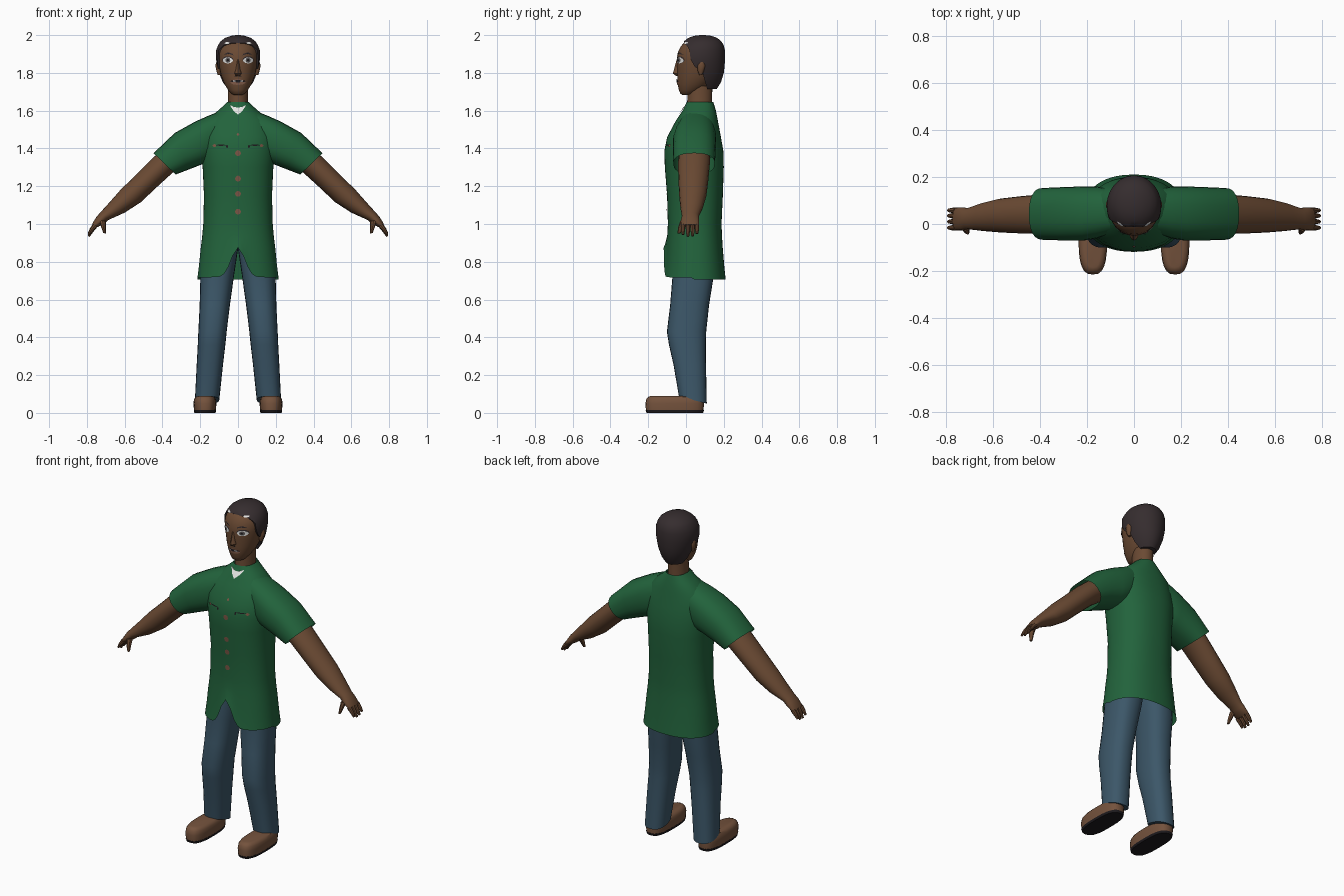
import bpy, bmesh, math
from mathutils import Vector
from mathutils.bvhtree import BVHTree


def mat(name, r, g, b):
    m = bpy.data.materials.new(name)
    m.diffuse_color = (r, g, b, 1)
    return m


SKIN = mat("brown skin", 0.145, 0.068, 0.033)
SHIRT = mat("green cloth", 0.016, 0.125, 0.045)
PANTS = mat("blue denim", 0.045, 0.095, 0.14)
SHOE = mat("tan leather", 0.175, 0.085, 0.046)
SOLE = mat("black rubber", 0.012, 0.01, 0.012)
HAIR = mat("dark hair", 0.036, 0.026, 0.028)
WHITE = mat("white", 0.8, 0.8, 0.78)
IRIS = mat("grey iris", 0.11, 0.1, 0.1)
BUTTON = mat("button brown", 0.2, 0.095, 0.06)


def finish(name, bm, material, mirror=False):
    me = bpy.data.meshes.new(name)
    bm.to_mesh(me)
    bm.free()
    me.materials.append(material)
    ob = bpy.data.objects.new(name, me)
    bpy.context.collection.objects.link(ob)
    if mirror:
        ob.modifiers.new("mirror", "MIRROR")
    return ob


def ring(a, b, y0, y1, n, e, hairline=None):
    """Superellipse spanning a..b in the xz plane and y0..y1 in depth."""
    c = Vector(((a[0] + b[0]) / 2, (y0 + y1) / 2, (a[1] + b[1]) / 2))
    u = Vector(((a[0] - b[0]) / 2, 0, (a[1] - b[1]) / 2))
    ry = (y1 - y0) / 2
    low = -1 if hairline is None else max(-1, (hairline - c.y) / ry)
    pts = []
    for i in range(n):
        t = 2 * math.pi * i / n - math.pi / 2
        s = max(low, math.copysign(min(1, abs(math.sin(t))) ** (2 / e), math.sin(t)))
        k = math.copysign(max(0, 1 - abs(s) ** e) ** (1 / e), math.cos(t))
        pts.append(c + u * k + Vector((0, ry * s, 0)))
    return pts


def loft(name, rings, material, n=24, e=2.0, caps=(True, True), mirror=False, warp=None):
    bm = bmesh.new()
    rows = []
    for r in rings:
        pts = ring(*r[:4], n, e, *r[4:])
        rows.append([bm.verts.new(warp(p) if warp else p) for p in pts])
    for p, q in zip(rows, rows[1:]):
        for i in range(n):
            j = (i + 1) % n
            bm.faces.new((p[i], p[j], q[j], q[i]))
    if caps[0]:
        bm.faces.new(rows[0][::-1])
    if caps[1]:
        bm.faces.new(rows[-1])
    bmesh.ops.recalc_face_normals(bm, faces=bm.faces)
    return finish(name, bm, material, mirror)


def level(z, x0, x1, y0, y1, *rest):
    return ((x1, z), (x0, z), y0, y1, *rest)


def stack(rows):
    return [level(z, -rx, rx, y0, y1, *rest) for z, rx, y0, y1, *rest in rows]


def decal(name, outline, target, material, gap=0.004, mirror=False):
    """Thin plate draped on the front of a target."""
    me = target.data
    tree = BVHTree.FromPolygons([v.co for v in me.vertices], [p.vertices for p in me.polygons])

    def drop(x, z):
        hit = tree.ray_cast(Vector((x, -1, z)), Vector((0, 1, 0)))[0]
        return Vector((x, (hit.y if hit else 0) - gap, z))
    bm = bmesh.new()
    n = len(outline)
    mid = bm.verts.new(drop(sum(p[0] for p in outline) / n, sum(p[1] for p in outline) / n))
    vs = [bm.verts.new(drop(*p)) for p in outline]
    for i in range(n):
        f = bm.faces.new((mid, vs[i], vs[(i + 1) % n]))
        f.normal_update()
        if f.normal.y > 0:
            f.normal_flip()
    return finish(name, bm, material, mirror)


def oval(x, z, rx, rz, n=12):
    return [(x + rx * math.cos(2 * math.pi * i / n), z + rz * math.sin(2 * math.pi * i / n)) for i in range(n)]


# Shirt body, with a hem that opens in a bell-shaped notch at the front
def hem(p):
    if p.z < 0.95:
        base = 0.705 + 0.157 * math.exp(-(p.x / 0.05) ** 2) + 0.013 if p.y < 0.045 else 0.705
        p.z = base + (p.z - 0.715) / 0.235 * (0.95 - base)
    return p


shirt = loft("shirt_body", stack([
    (1.645, .057, .003, .145), (1.605, .10, -.015, .157), (1.55, .17, -.052, .168),
    (1.46, .197, -.10, .185), (1.385, .197, -.115, .198), (1.30, .187, -.112, .2),
    (1.15, .18, -.10, .195), (1.0, .184, -.096, .188), (.93, .19, -.099, .191),
    (.87, .198, -.103, .195), (.78, .207, -.11, .203), (.715, .215, -.118, .21)]),
    SHIRT, n=64, e=2.3, caps=(False, False), warp=hem)

# Sleeves
loft("shirt_sleeves", [
    ((.10, 1.595), (.12, 1.36), -.045, .15), ((.16, 1.572), (.16, 1.325), -.062, .16),
    ((.225, 1.543), (.20, 1.312), -.07, .16), ((.335, 1.482), (.262, 1.288), -.07, .157),
    ((.447, 1.375), (.33, 1.262), -.067, .153)], SHIRT, e=2.4, caps=(False, False), mirror=True)

# Arms and hands
loft("arms", [
    ((.38, 1.41), (.28, 1.32), -.04, .128), ((.442, 1.358), (.348, 1.27), -.042, .126),
    ((.535, 1.265), (.43, 1.195), -.04, .118), ((.62, 1.183), (.515, 1.115), -.036, .108),
    ((.68, 1.115), (.60, 1.06), -.03, .09), ((.728, 1.062), (.685, 1.022), -.022, .068),
    ((.748, 1.04), (.705, 1.005), -.027, .07), ((.768, 1.008), (.74, .985), -.027, .07),
    ((.772, .998), (.752, .982), -.022, .065)], SKIN, n=20, mirror=True)

for i, (y, drop) in enumerate([(-.016, .01), (.01, 0), (.035, .002), (.058, .014)]):
    loft(f"fingers_{i + 1}", [
        ((.768, 1.0), (.744, .985), y - .012, y + .012),
        ((.785, .968 + drop / 2), (.765, .96 + drop / 2), y - .011, y + .011),
        ((.795, .938 + drop), (.785, .932 + drop), y - .007, y + .007)],
        SKIN, n=8, mirror=True)
loft("thumbs", [
    ((.735, 1.02), (.70, 1.015), -.03, .01), ((.725, .985), (.70, .98), -.042, -.012),
    ((.713, .952), (.70, .95), -.045, -.028)], SKIN, n=8, mirror=True)


# Trousers, cuffs sloping down toward the heel
def cuff(p):
    if p.z < 0.1:
        p.z = 0.08 - 0.27 * (p.y + 0.005)
    return p


loft("trouser_legs", [level(*r) for r in [
    (.95, .0, .175, -.065, .14), (.86, .001, .188, -.078, .155), (.72, .022, .199, -.072, .146),
    (.57, .043, .203, -.084, .122), (.43, .06, .21, -.101, .107), (.36, .067, .213, -.09, .105),
    (.25, .08, .219, -.065, .106), (.08, .099, .228, -.038, .11)]],
    PANTS, e=2.4, mirror=True, warp=cuff)

# Shoes and soles
loft("shoes", [level(*r) for r in [
    (.013, .117, .233, -.212, .093), (.05, .114, .236, -.215, .095),
    (.072, .117, .233, -.21, .092), (.085, .125, .225, -.2, .085),
    (.09, .14, .21, -.185, .07)]], SHOE, e=2.8, mirror=True)
loft("shoe_soles", [level(*r) for r in [
    (0, .119, .231, -.209, .091), (.014, .116, .234, -.214, .095)]], SOLE, e=2.8, mirror=True)

# Neck and head
loft("neck", stack([(1.58, .06, .005, .14), (1.64, .053, .006, .137), (1.73, .053, .01, .14)]), SKIN)
head = loft("head", stack([
    (1.683, .022, -.018, .02), (1.69, .036, -.03, .05), (1.71, .053, -.038, .085),
    (1.74, .071, -.044, .125), (1.78, .087, -.046, .155), (1.82, .097, -.047, .175),
    (1.87, .106, -.049, .188), (1.91, .107, -.043, .187), (1.94, .098, -.028, .178),
    (1.96, .085, -.01, .168), (1.98, .055, .025, .145)]), SKIN, n=32, e=2.1)
loft("nose", stack([
    (1.87, .008, -.05, .0), (1.82, .013, -.063, .0), (1.797, .02, -.07, .0),
    (1.784, .013, -.053, .0)]), SKIN, n=12)
loft("ears", [level(*r) for r in [
    (1.79, .09, .108, .07, .085), (1.81, .09, .114, .062, .095), (1.84, .09, .12, .06, .103),
    (1.857, .09, .114, .068, .097)]], SKIN, n=12, mirror=True)

# Hair shell; the last number is where the hairline sits in depth
hair = loft("hair", stack([
    (1.715, .058, .0, .163, .112), (1.75, .084, -.05, .185, .102), (1.80, .102, -.055, .2, .088),
    (1.835, .11, -.056, .204, .045), (1.87, .116, -.057, .207, .025),
    (1.92, .116, -.05, .206, .018), (1.945, .106, -.034, .2, .005),
    (1.957, .099, -.02, .193, -.012), (1.968, .091, -.01, .186), (1.985, .068, .012, .165),
    (1.996, .038, .042, .135), (2.0, .012, .075, .1)]), HAIR, n=48)
decal("hairline_flecks", oval(.057, 1.958, .014, .005), hair, WHITE, .004, True)

# Face details
decal("eye_lids", oval(.054, 1.869, .03, .019), head, HAIR, .002, True)
decal("eye_whites", oval(.054, 1.866, .027, .016), head, WHITE, .004, True)
decal("irises", oval(.054, 1.867, .0135, .0135), head, IRIS, .006, True)
decal("pupils", oval(.054, 1.867, .006, .006), head, SOLE, .008, True)
decal("eyebrows", [(.025, 1.893), (.052, 1.903), (.08, 1.896), (.052, 1.909), (.026, 1.9)],
      head, HAIR, .004, True)
decal("lips", oval(0, 1.752, .042, .016), head, BUTTON, .004)
decal("mouth_line", oval(0, 1.756, .04, .006), head, SOLE, .006)
decal("teeth", oval(.02, 1.757, .01, .002), head, WHITE, .008, True)
decal("nostrils", oval(.012, 1.783, .006, .003), head, SOLE, .006, True)

# Undershirt showing at the neck, buttons and pocket trims
decal("undershirt", [(-.044, 1.63), (-.022, 1.62), (0, 1.616), (.022, 1.62), (.044, 1.63),
                     (.024, 1.6), (0, 1.578), (-.024, 1.6)], shirt, WHITE, .006)
for i, (z, r) in enumerate([(1.475, .007), (1.375, .016), (1.24, .016), (1.16, .016), (1.065, .016)]):
    decal(f"button_{i + 1}", oval(0, z, r, r, 8), shirt, BUTTON)
decal("pocket_trims", oval(.09, 1.417, .035, .003), shirt, SOLE, .003, True)
decal("pocket_buttons", oval(.125, 1.415, .01, .008, 8), shirt, BUTTON, .005, True)
decal("pocket_corners", oval(.058, 1.41, .005, .009, 8), shirt, SOLE, .004, True)

# Smooth shading with crisp edges
for ob in bpy.context.collection.objects:
    ob.select_set(True)
    bpy.context.view_layer.objects.active = ob
bpy.ops.object.shade_smooth_by_angle(angle=math.radians(40))
